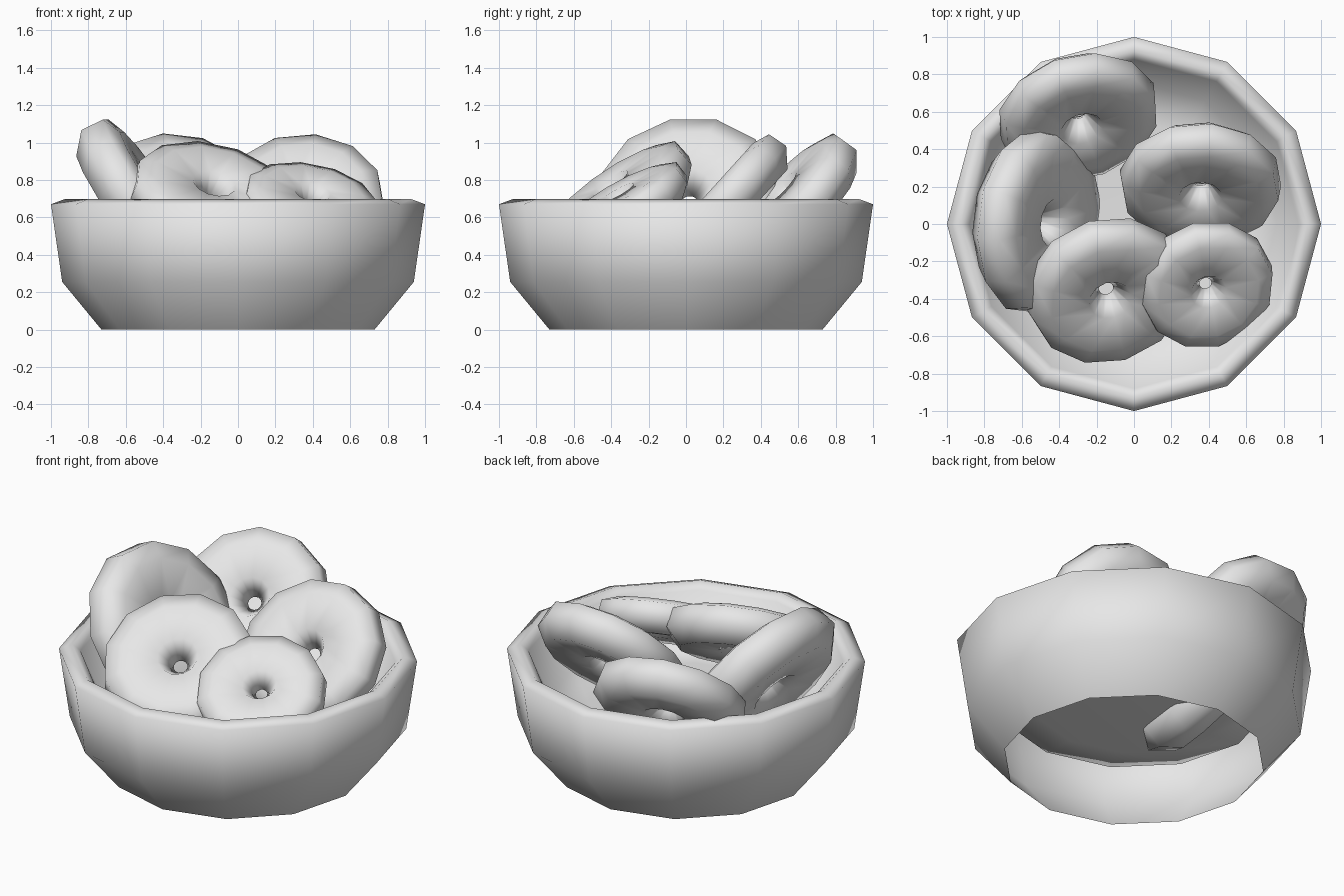
import bpy, math
from mathutils import Vector, Quaternion

cube = bpy.data.objects.get("Cube")
if cube:
    bpy.data.objects.remove(cube, do_unlink=True)

SIDES = 12

grey = bpy.data.materials.new("plain_grey")
grey.use_nodes = True
grey.diffuse_color = (0.8, 0.8, 0.8, 1)
grey.node_tree.nodes["Principled BSDF"].inputs["Base Color"].default_value = (0.8, 0.8, 0.8, 1)


def lathe(name, profile, closed):
    """Turn a (radius, height) profile around z; an open profile ends in a flat cap."""
    verts, faces = [], []
    for r, z in profile:
        for i in range(SIDES):
            a = math.tau * i / SIDES
            verts.append((r * math.cos(a), r * math.sin(a), z))
    n = len(profile)
    for k in range(n if closed else n - 1):
        a, b = k * SIDES, ((k + 1) % n) * SIDES
        for i in range(SIDES):
            j = (i + 1) % SIDES
            faces.append((a + i, a + j, b + j, b + i))
    if not closed:
        faces.append([(n - 1) * SIDES + i for i in range(SIDES)])
    mesh = bpy.data.meshes.new(name)
    mesh.from_pydata(verts, [], faces)
    mesh.materials.append(grey)
    mesh.shade_smooth()
    obj = bpy.data.objects.new(name, mesh)
    bpy.context.collection.objects.link(obj)
    return obj


# Bowl: open foot, faceted wall, rounded rim, raised and slightly sagging inner floor
lathe("bowl", [(0.73, 0), (0.94, 0.255), (1.0, 0.67), (0.925, 0.698),
               (0.88, 0.66), (0.76, 0.385), (0.55, 0.365)], False)

# Ring cakes: wide flat face, rounded edge and back, narrow funnel hole
RING = [(0.037, -0.02), (0.12, -0.11), (0.33, -0.125), (0.415, -0.04),
        (0.40, 0.065), (0.31, 0.095), (0.11, 0.09)]


def ring_cake(name, centre, facing, size, twist):
    obj = lathe(name, RING, True)
    turn = Quaternion((0, 0, 1), math.radians(twist))
    obj.location = centre
    obj.rotation_euler = (Vector(facing).to_track_quat('Z', 'Y') @ turn).to_euler()
    obj.scale = (size, size, size)


ring_cake("ring_cake_right_back", (0.355, 0.215, 0.69), (0, -0.74, 0.67), 1.05, -8)
ring_cake("ring_cake_left_back", (-0.295, 0.575, 0.695), (0.2, -0.7, 0.67), 1.05, 6)
ring_cake("ring_cake_left_side", (-0.515, 0.015, 0.69), (0.82, -0.1, 0.55), 1.21, 15)
ring_cake("ring_cake_front", (-0.145, -0.355, 0.705), (0.2, -0.54, 0.8), 1.06, -5)
ring_cake("ring_cake_small", (0.385, -0.325, 0.665), (0.18, -0.48, 0.86), 0.89, -8)
